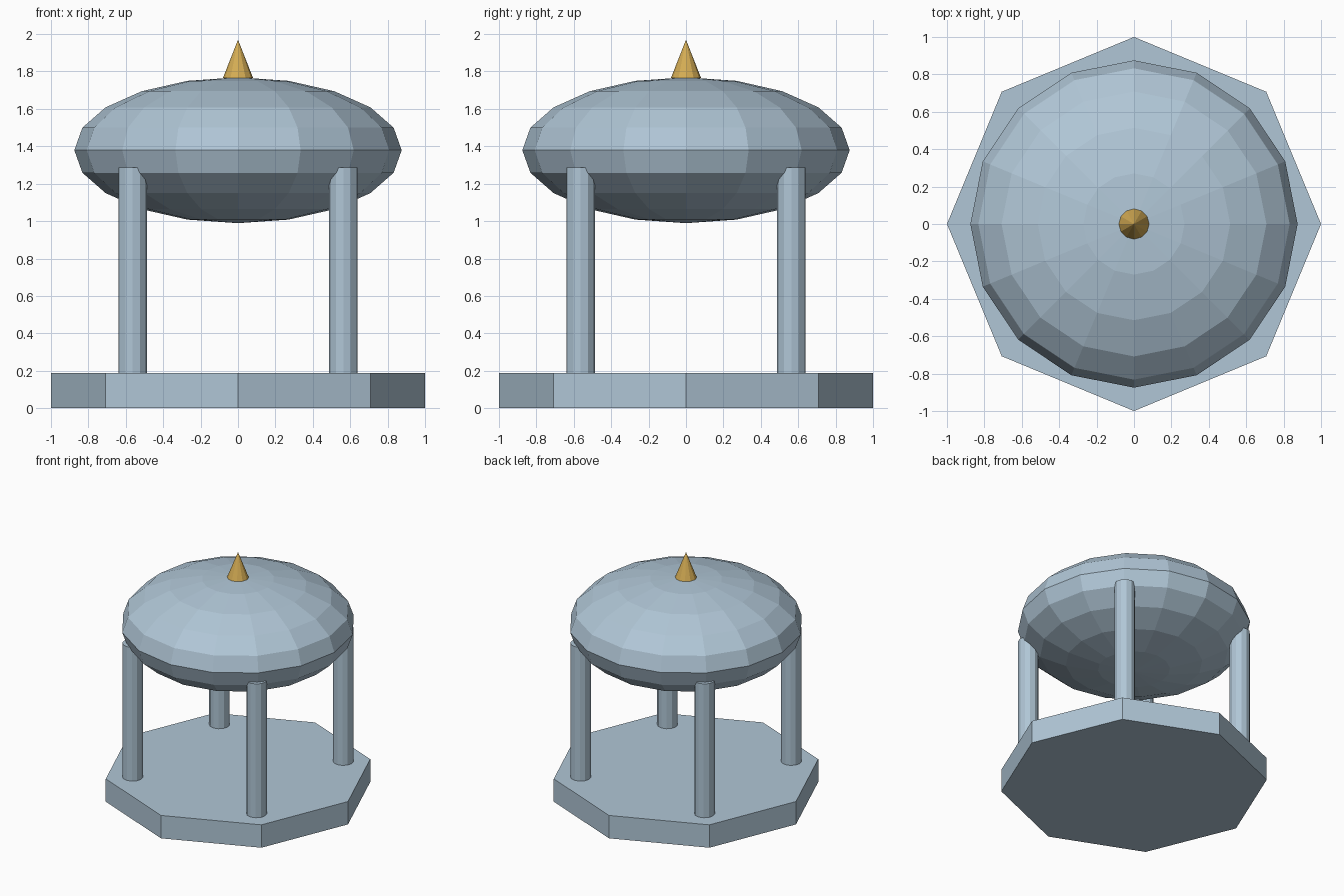
import bpy
import math

if "Cube" in bpy.data.objects:
    bpy.data.objects.remove(bpy.data.objects["Cube"])


def material(name, rgb):
    m = bpy.data.materials.new(name)
    lin = [c / 12.92 if c <= 0.04045 else ((c + 0.055) / 1.055) ** 2.4
           for c in (v / 255 for v in rgb)]
    m.diffuse_color = (*lin, 1)
    m.use_nodes = True
    m.node_tree.nodes["Principled BSDF"].inputs["Base Color"].default_value = m.diffuse_color
    return m


STONE = material("pale blue stone", (176, 198, 214))
GOLD = material("gold", (212, 172, 84))


def finish(name, mat):
    ob = bpy.context.object
    ob.name = name
    ob.data.materials.append(mat)
    return ob


def prism(name, sides, r1, r2, z0, z1, mat, x=0, y=0):
    bpy.ops.mesh.primitive_cone_add(vertices=sides, radius1=r1, radius2=r2,
                                    depth=z1 - z0, location=(x, y, (z0 + z1) / 2))
    return finish(name, mat)


# Octagonal floor, corners on the axes
prism("floor", 8, 1.0, 1.0, 0, 0.188, STONE)

# Four columns reaching into the dome
for sx, side in ((-1, "left"), (1, "right")):
    for sy, end in ((-1, "front"), (1, "back")):
        prism(f"{end}_{side}_column", 12, 0.077, 0.077, 0.18, 1.287, STONE,
              0.563 * sx, 0.563 * sy)

# Flattened faceted dome
bpy.ops.mesh.primitive_uv_sphere_add(segments=16, ring_count=10, radius=1,
                                     location=(0, 0, 1.379))
dome = finish("dome", STONE)
dome.scale = (0.875, 0.875, 0.39)

# Pointed finial
prism("finial", 12, 0.081, 0, 1.764, 1.97, GOLD)
